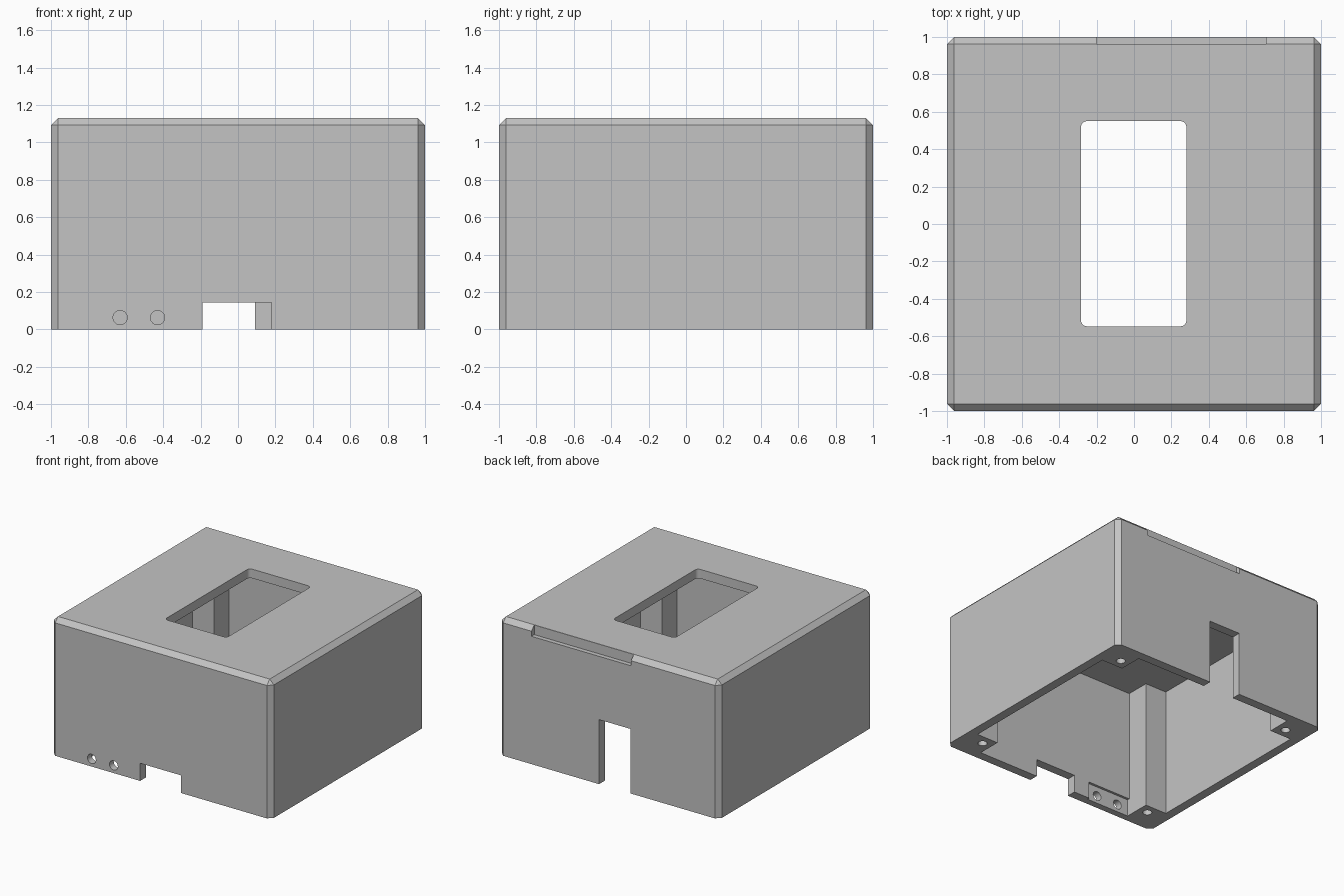
import bpy, bmesh

if "Cube" in bpy.data.objects:
    bpy.data.objects.remove(bpy.data.objects["Cube"])

H = 1.13        # overall height
WALL = 0.925    # inner wall face
POST = 0.73     # inner corner of the posts
CEIL = 1.055    # underside of the lid

grey = bpy.data.materials.new("plain grey")
grey.diffuse_color = (0.55, 0.55, 0.55, 1)
grey.use_nodes = True
grey.node_tree.nodes["Principled BSDF"].inputs["Base Color"].default_value = grey.diffuse_color


def make_object(name, bm):
    bmesh.ops.recalc_face_normals(bm, faces=bm.faces)
    me = bpy.data.meshes.new(name)
    bm.to_mesh(me)
    bm.free()
    me.materials.append(grey)
    ob = bpy.data.objects.new(name, me)
    bpy.context.collection.objects.link(ob)
    return ob


def prism(name, pts, z0, z1):
    bm = bmesh.new()
    face = bm.faces.new([bm.verts.new((x, y, z0)) for x, y in pts])
    top = bmesh.ops.extrude_face_region(bm, geom=[face])["geom"]
    for v in top:
        if isinstance(v, bmesh.types.BMVert):
            v.co.z = z1
    return make_object(name, bm)


def box(name, x0, x1, y0, y1, z0, z1, radius=0):
    ob = prism(name, [(x0, y0), (x1, y0), (x1, y1), (x0, y1)], z0, z1)
    if radius:
        bm = bmesh.new()
        bm.from_mesh(ob.data)
        upright = [e for e in bm.edges if abs(e.verts[0].co.z - e.verts[1].co.z) > 0.01]
        bmesh.ops.bevel(bm, geom=upright, offset=radius, segments=5,
                        affect='EDGES', profile=0.5)
        bm.to_mesh(ob.data)
        bm.free()
    return ob


def rod(name, loc, r, depth, along_y=False):
    bpy.ops.mesh.primitive_cylinder_add(vertices=24, radius=r, depth=depth, location=loc,
                                        rotation=(1.5707963 if along_y else 0, 0, 0))
    ob = bpy.context.object
    ob.name = name
    ob.data.materials.append(grey)
    return ob


# Outer block with chamfered upright and top edges
housing = box("housing", -1, 1, -1, 1, 0, H)
bm = bmesh.new()
bm.from_mesh(housing.data)
edges = [e for e in bm.edges if max(v.co.z for v in e.verts) > 0.5]
bmesh.ops.bevel(bm, geom=edges, offset=0.038, segments=1, affect='EDGES', profile=0.5)
bm.to_mesh(housing.data)
bm.free()

# Cavity: a cross-shaped prism that leaves a square post in each corner
W, P = WALL, POST
cross = [(P, -W), (P, -P), (W, -P), (W, P), (P, P), (P, W),
         (-P, W), (-P, P), (-W, P), (-W, -P), (-P, -P), (-P, -W)]
cutters = [
    prism("cavity_cutter", cross, -0.1, CEIL),
    # Lid window
    box("window_cutter", -0.283, 0.28, -0.547, 0.55, 0.9, 1.3, radius=0.03),
    # Front and back openings
    box("front_opening_cutter", -0.19, 0.18, -1.1, -0.85, -0.1, 0.145),
    box("back_opening_cutter", -0.195, 0.09, 0.85, 1.1, -0.1, 0.53),
    # Ledge in the rear top edge
    box("rear_ledge_cutter", -0.2, 0.705, 0.963, 1.1, 1.05, 1.3),
    # Thinned wall behind the two round front holes
    box("pocket_cutter", -0.73, -0.335, -0.945, -0.8, -0.1, 0.14),
]
for x in (-0.63, -0.43):
    cutters.append(rod("round_hole_cutter", (x, -0.95, 0.063), 0.038, 0.3, along_y=True))
# Screw holes up into the posts
for sx in (-1, 1):
    for sy in (-1, 1):
        cutters.append(rod("screw_hole_cutter", (sx * 0.81, sy * 0.81, 0.1), 0.035, 0.5))

# Cut everything out of the block
for c in cutters:
    mod = housing.modifiers.new(c.name, 'BOOLEAN')
    mod.operation = 'DIFFERENCE'
    mod.solver = 'EXACT'
    mod.object = c
    bpy.ops.object.select_all(action='DESELECT')
    housing.select_set(True)
    bpy.context.view_layer.objects.active = housing
    bpy.ops.object.modifier_apply(modifier=mod.name)
    bpy.data.objects.remove(c, do_unlink=True)

bpy.ops.object.shade_smooth_by_angle(angle=0.5)
